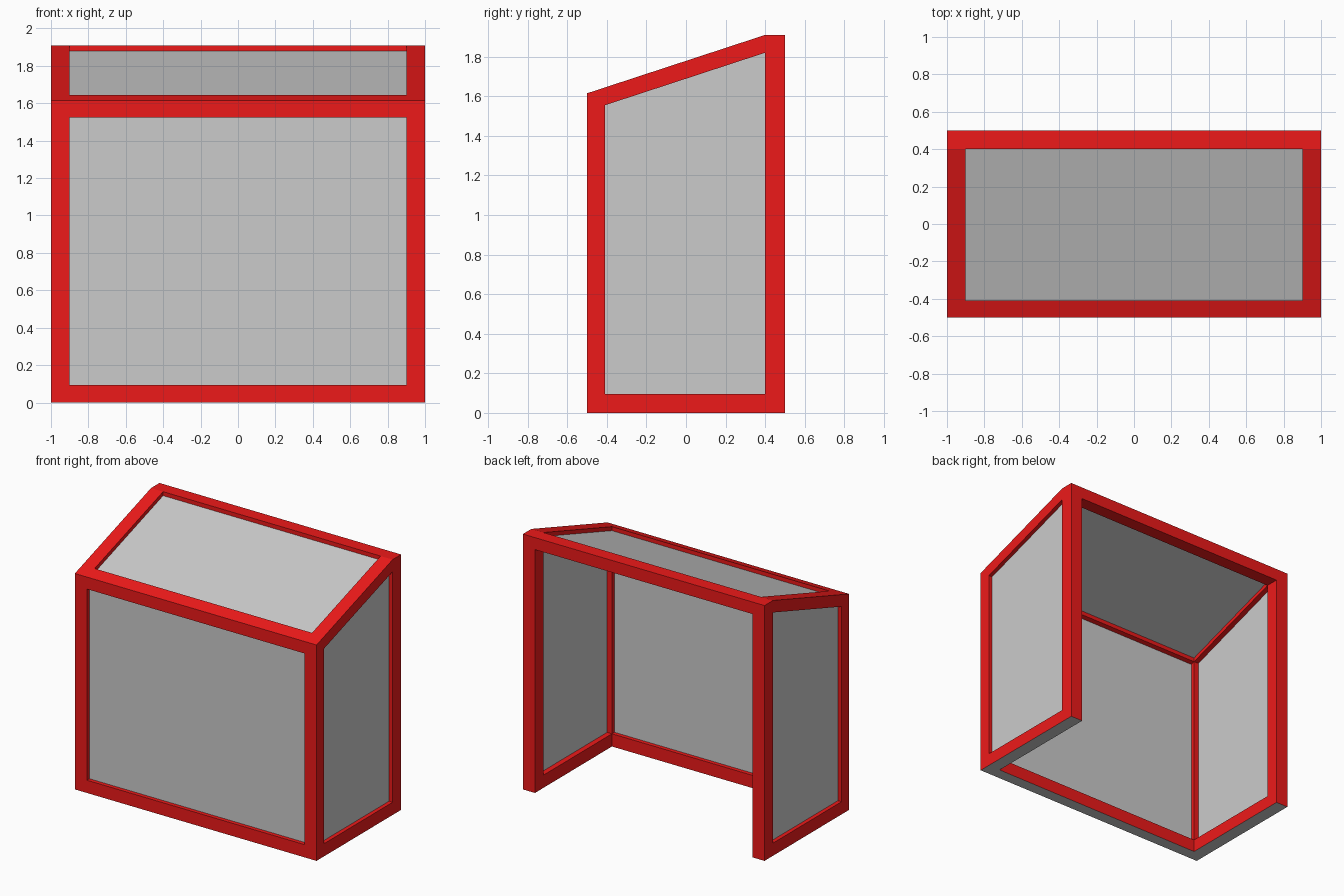
import bpy, bmesh

if "Cube" in bpy.data.objects:
    bpy.data.objects.remove(bpy.data.objects["Cube"])

W, RAIL, POST = 1.0, 0.09, 0.9            # half width, rail depth, inner half width
FRONT, INNER_F, INNER_B, BACK = -0.5, -0.41, 0.4, 0.5
BASE, TOP = 0.095, 1.91


def roof(y, drop=0.0):
    """Height of the sloping roof line at depth y."""
    return TOP + (y - INNER_B) * (TOP - 1.615) / (INNER_B - FRONT) - drop


def prism(name, profile, x0, x1):
    """Extrude a (y, z) profile from x0 to x1."""
    bm = bmesh.new()
    face = bm.faces.new([bm.verts.new((x0, y, z)) for y, z in profile])
    new = bmesh.ops.extrude_face_region(bm, geom=[face])["geom"]
    verts = [v for v in new if isinstance(v, bmesh.types.BMVert)]
    bmesh.ops.translate(bm, vec=(x1 - x0, 0, 0), verts=verts)
    bmesh.ops.recalc_face_normals(bm, faces=bm.faces)
    me = bpy.data.meshes.new(name)
    bm.to_mesh(me)
    bm.free()
    ob = bpy.data.objects.new(name, me)
    bpy.context.collection.objects.link(ob)
    return ob


# Frame: solid outline with the room, front window and side windows cut out
frame = prism("frame", [(FRONT, 0), (BACK, 0), (BACK, TOP), (INNER_B, TOP),
                        (FRONT, roof(FRONT))], -W, W)
side_window = [(INNER_F, BASE), (INNER_B, BASE),
               (INNER_B, roof(INNER_B, RAIL)), (INNER_F, roof(INNER_F, RAIL))]
cutters = [
    prism("room_cutter", [(INNER_F, -1), (1, -1), (1, TOP - RAIL), (INNER_B, TOP - RAIL),
                          (INNER_B, 3), (INNER_F, 3)], -POST, POST),
    prism("front_cutter", [(-1, BASE), (0, BASE), (0, roof(0, RAIL)),
                           (-1, roof(-1, RAIL))], -POST, POST),
    prism("side_cutter", side_window, -2, 2),
]
bpy.context.view_layer.objects.active = frame
for cutter in cutters:
    cutter.hide_render = True
    mod = frame.modifiers.new("cut", "BOOLEAN")
    mod.operation, mod.solver, mod.object = "DIFFERENCE", "EXACT", cutter
    bpy.ops.object.modifier_apply(modifier=mod.name)
    bpy.data.objects.remove(cutter)

# Red paint everywhere except the grey underside
red = bpy.data.materials.new("red_paint")
red.diffuse_color = (0.85, 0.01, 0.01, 1)
red.use_nodes = True
red.node_tree.nodes["Principled BSDF"].inputs["Base Color"].default_value = red.diffuse_color
frame.data.materials.clear()
frame.data.materials.append(red)
frame.data.materials.append(None)
for poly in frame.data.polygons:
    poly.material_index = 1 if poly.center.z < 0.001 else 0

# Grey panels, set in the middle third of the frame depth
OUT, IN = 0.03, 0.06
for name, s in (("right_panel", 1), ("left_panel", -1)):
    prism(name, side_window, s * (W - OUT), s * (W - IN))

yo, yi = FRONT + OUT, FRONT + IN
prism("front_panel", [(yo, BASE), (yi, BASE), (yi, roof(yi, RAIL)),
                      (yo, roof(yo, RAIL))], -POST, POST)
prism("roof_panel", [(INNER_F, roof(INNER_F, IN)), (INNER_B, roof(INNER_B, IN)),
                     (INNER_B, roof(INNER_B, OUT)), (INNER_F, roof(INNER_F, OUT))],
      -POST, POST)
